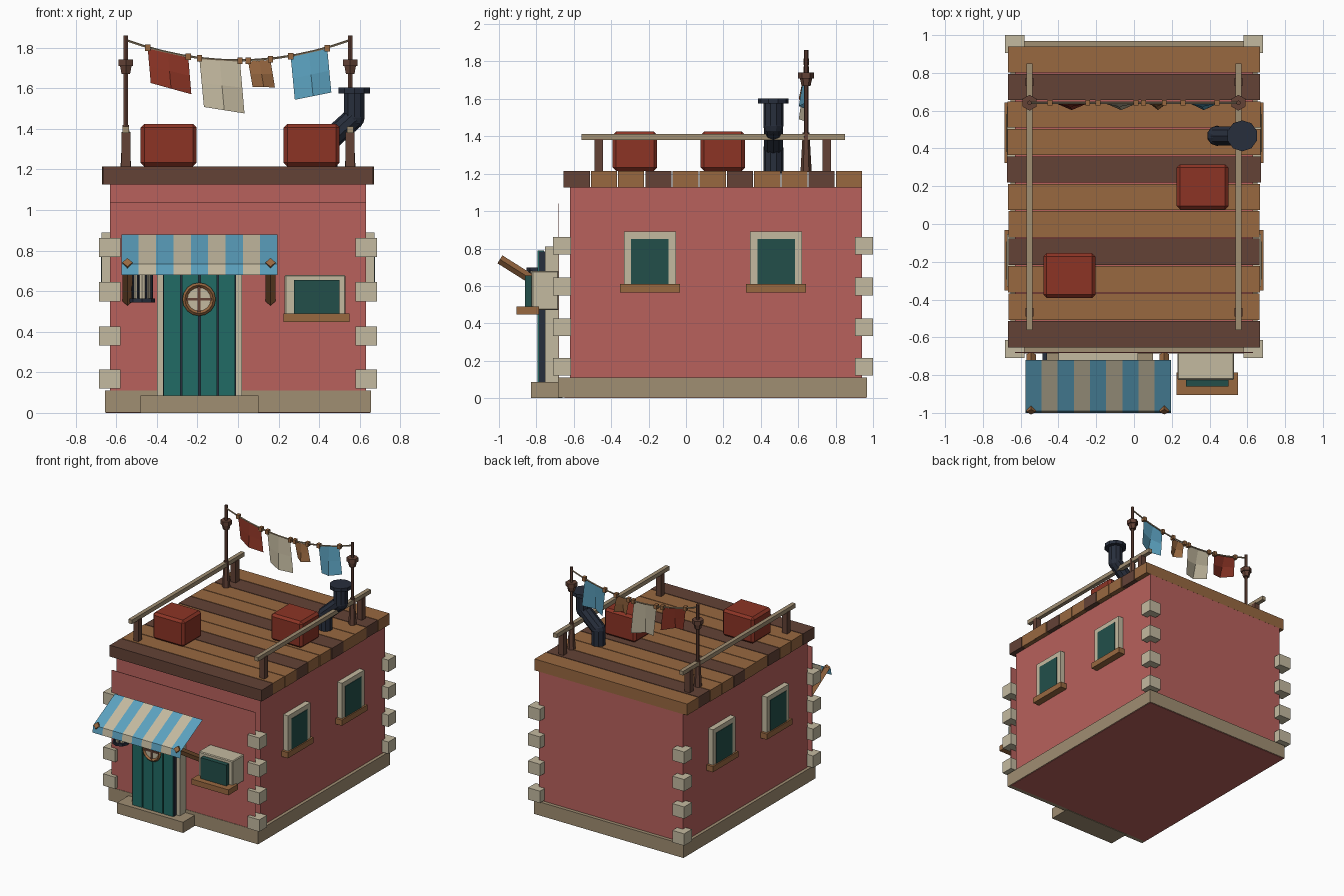
import bpy, bmesh, math, random
from mathutils import Vector

random.seed(4)
if "Cube" in bpy.data.objects:
    bpy.data.objects.remove(bpy.data.objects["Cube"], do_unlink=True)


def material(name, rgb):
    linear = [(c / 255 / 12.92) if c < 11 else ((c / 255 + 0.055) / 1.055) ** 2.4 for c in rgb]
    m = bpy.data.materials.new(name)
    m.use_nodes = True
    m.diffuse_color = (*linear, 1)
    bsdf = m.node_tree.nodes["Principled BSDF"]
    bsdf.inputs["Base Color"].default_value = (*linear, 1)
    bsdf.inputs["Roughness"].default_value = 0.8
    return m


WALL = material("pink plaster", (184, 97, 92))
RED = material("brick red", (140, 52, 37))
CREAM = material("cream", (196, 186, 160))
TEAL = material("teal", (33, 107, 101))
GLASS = material("dark teal", (34, 79, 74))
TAN = material("tan stone", (160, 142, 114))
WOOD = material("light wood", (152, 104, 64))
DARK = material("dark wood", (99, 66, 54))
BLUE = material("sky blue", (92, 162, 192))
METAL = material("navy metal", (39, 46, 60))


def finish(name, bm, *mats):
    mesh = bpy.data.meshes.new(name)
    bm.to_mesh(mesh)
    bm.free()
    for m in mats:
        mesh.materials.append(m)
    obj = bpy.data.objects.new(name, mesh)
    bpy.context.collection.objects.link(obj)
    return obj


def box(name, x, y, z, mat, bevel=0):
    """Box from (low, high) pairs on each axis."""
    bm = bmesh.new()
    bmesh.ops.create_cube(bm, size=1)
    for v in bm.verts:
        v.co = [(a + b) / 2 + c * (b - a) for (a, b), c in zip((x, y, z), v.co)]
    if bevel:
        bmesh.ops.bevel(bm, geom=bm.edges[:], offset=bevel, segments=1, affect='EDGES')
    return finish(name, bm, mat)


def rod(name, a, b, r1, r2, mat, sides=8):
    """Tapered prism between two points."""
    a, b = Vector(a), Vector(b)
    bm = bmesh.new()
    bmesh.ops.create_cone(bm, cap_ends=True, segments=sides, radius1=r1, radius2=r2,
                          depth=(b - a).length)
    obj = finish(name, bm, mat)
    obj.location = (a + b) / 2
    obj.rotation_euler = (b - a).to_track_quat('Z', 'Y').to_euler()
    return obj


# Walls, plinth and front step
box("house_walls", (-0.63, 0.63), (-0.62, 0.94), (0.05, 1.13), WALL)
box("facade_panel", (-0.63, 0.63), (-0.682, -0.678), (0.11, 1.04), WALL)
box("plinth", (-0.655, 0.655), (-0.685, 0.968), (0.003, 0.11), TAN)
box("floor_underside", (-0.65, 0.65), (-0.65, 0.963), (0, 0.004), WALL)
box("front_step", (-0.48, 0.10), (-0.83, -0.66), (0, 0.085), TAN)

# Corner stones
for side in (-1, 1):
    for y in (-0.662, 0.952):
        for z in (0.167, 0.38, 0.597, 0.815):
            cx = side * 0.632
            box("corner_stone", (cx - 0.052, cx + 0.052), (y - 0.048, y + 0.048),
                (z - 0.047, z + 0.047), CREAM)

# Roof deck planks
pitch = 0.1455
for i in range(11):
    y = -0.657 + i * pitch
    half = 0.668 + random.uniform(-0.004, 0.004)
    box("deck_plank", (-half, half), (y + 0.003, y + pitch - 0.003), (1.125, 1.215),
        DARK if i % 3 == 0 else WOOD)

# Side windows on both walls
for side in (-1, 1):
    for y in (-0.193, 0.482):
        def span(a, b):
            return tuple(sorted((side * a, side * b)))
        for sy in (-1, 1):
            c = y + sy * 0.119
            box("window_jamb", span(0.62, 0.672), (c - 0.02, c + 0.02), (0.6, 0.89), CREAM)
        box("window_lintel", span(0.62, 0.672), (y - 0.1, y + 0.1), (0.852, 0.89), CREAM)
        box("window_glass", span(0.62, 0.676), (y - 0.1, y + 0.1), (0.6, 0.852), GLASS)
        box("window_sill", span(0.62, 0.685), (y - 0.16, y + 0.16), (0.565, 0.61), WOOD)

# Front bay window
box("bay_frame", (0.23, 0.53), (-0.825, -0.68), (0.47, 0.68), CREAM, 0.006)
box("bay_glass", (0.275, 0.50), (-0.86, -0.82), (0.48, 0.655), GLASS)
box("bay_sill", (0.225, 0.55), (-0.905, -0.785), (0.447, 0.49), WOOD)

# Door with plank boards and a round window
box("door_frame", (-0.40, 0.02), (-0.755, -0.68), (0.08, 0.81), CREAM)
box("door_backing", (-0.37, -0.01), (-0.785, -0.75), (0.085, 0.785), METAL)
for i in range(4):
    x = -0.37 + i * 0.09
    box("door_board", (x + 0.004, x + 0.086), (-0.795, -0.76), (0.085, 0.79), TEAL)
DX, DZ = -0.192, 0.56
rod("door_porthole", (DX, -0.79, DZ), (DX, -0.803, DZ), 0.068, 0.068, CREAM, 16)
bpy.ops.mesh.primitive_torus_add(location=(DX, -0.805, DZ), rotation=(math.pi / 2, 0, 0),
                                 major_radius=0.07, minor_radius=0.012,
                                 major_segments=16, minor_segments=4)
ring = bpy.context.object
ring.name = "porthole_ring"
ring.data.materials.append(WOOD)
box("porthole_bar", (DX - 0.065, DX + 0.065), (-0.81, -0.8), (DZ - 0.007, DZ + 0.007), DARK)
box("porthole_bar", (DX - 0.007, DX + 0.007), (-0.81, -0.8), (DZ - 0.065, DZ + 0.065), DARK)

# Striped awning: slope and valance
bm = bmesh.new()
profile = [(-0.72, 0.88), (-0.99, 0.735), (-1.0, 0.68)]
width = 0.77 / 9
for i in range(9):
    x = -0.575 + i * width
    for (y1, z1), (y2, z2) in zip(profile, profile[1:]):
        f = bm.faces.new([bm.verts.new(p) for p in (
            (x, y2, z2), (x + width, y2, z2), (x + width, y1, z1), (x, y1, z1))])
        f.material_index = i % 2
finish("awning", bm, BLUE, CREAM)
for x in (-0.545, 0.16):
    rod("awning_strut", (x, -0.995, 0.742), (x, -0.69, 0.55), 0.025, 0.025, WOOD, 4)

# Wall lantern
LX, LY = -0.472, -0.79
rod("lantern_glass", (LX, LY, 0.55), (LX, LY, 0.69), 0.045, 0.045, CREAM)
for z in (0.545, 0.68):
    rod("lantern_cap", (LX, LY, z), (LX, LY, z + 0.018), 0.063, 0.063, METAL)
for i in range(8):
    a = math.tau * (i + 0.5) / 8
    x, y = LX + 0.051 * math.cos(a), LY + 0.051 * math.sin(a)
    rod("lantern_bar", (x, y, 0.55), (x, y, 0.69), 0.007, 0.007, METAL, 4)
box("lantern_bracket", (LX - 0.012, LX + 0.012), (-0.79, -0.68), (0.69, 0.71), METAL)

# Crates on the roof
for x, y in ((-0.342, -0.273), (0.363, 0.197)):
    box("roof_crate", (x - 0.138, x + 0.138), (y - 0.119, y + 0.119), (1.215, 1.425), RED, 0.018)

# Railings, washing line poles and cups
for side in (-1, 1):
    x = side * 0.553
    box("railing", (x - 0.016, x + 0.016), (-0.56, 0.85), (1.38, 1.412), TAN)
    for y in (-0.467, 0.752):
        box("railing_post", (x - 0.022, x + 0.022), (y - 0.022, y + 0.022), (1.21, 1.385), DARK)
    rod("pole_base", (x, 0.642, 1.21), (x, 0.642, 1.42), 0.03, 0.018, DARK, 6)
    rod("pole", (x, 0.642, 1.4), (x, 0.642, 1.86), 0.012, 0.012, DARK, 6)
    rod("pole_cup", (x, 0.642, 1.67), (x, 0.642, 1.715), 0.024, 0.034, DARK, 6)
    rod("pole_cup_rim", (x, 0.642, 1.71), (x, 0.642, 1.742), 0.042, 0.042, DARK, 6)


# Washing line with pegs
def sag(x):
    return 1.737 + 0.1 * (x / 0.553) ** 2


steps = [-0.553 + 1.106 * i / 12 for i in range(13)]
for a, b in zip(steps, steps[1:]):
    rod("washing_line", (a, 0.642, sag(a)), (b, 0.642, sag(b)), 0.006, 0.006, TAN, 5)

# Hanging cloths: left and right edge, drop at each side, sideways drift
for name, l, r, dl, dr, drift, mat in (
        ("red_cloth", -0.445, -0.245, 0.17, 0.18, 0.015, RED),
        ("cream_cloth", -0.19, 0.01, 0.235, 0.255, 0.022, CREAM),
        ("brown_cloth", 0.05, 0.16, 0.125, 0.135, 0.022, WOOD),
        ("blue_cloth", 0.26, 0.44, 0.21, 0.215, 0.02, BLUE)):
    bm = bmesh.new()
    rows = []
    for t in (0, 0.5, 1):
        row = []
        for s in (0, 0.5, 1):
            x = l + (r - l) * s
            z = sag(l) + (sag(r) - sag(l)) * s - 0.006
            fold = -0.035 * t if s == 0.5 else 0.008 * t
            row.append(bm.verts.new((x + drift * t, 0.638 + fold, z - t * (dl + (dr - dl) * s))))
        rows.append(row)
    for top, low in zip(rows, rows[1:]):
        for i in range(2):
            bm.faces.new((low[i], low[i + 1], top[i + 1], top[i]))
    finish(name, bm, mat)
    for x in (l, r):
        box("peg", (x - 0.013, x + 0.013), (0.627, 0.657), (sag(x) - 0.018, sag(x) + 0.014), WOOD)

# Bent stove pipe
CY = 0.467
path = [(0.44, CY, 1.2), (0.44, CY, 1.335), (0.573, CY, 1.455), (0.573, CY, 1.58)]
for a, b in zip(path, path[1:]):
    rod("stove_pipe", a, b, 0.053, 0.053, METAL, 10)
for x, y, z in path[1:3]:
    bm = bmesh.new()
    bmesh.ops.create_uvsphere(bm, u_segments=10, v_segments=6, radius=0.054)
    finish("pipe_elbow", bm, METAL).location = (x, y, z)
rod("pipe_cap", (0.573, CY, 1.575), (0.573, CY, 1.603), 0.082, 0.082, METAL, 10)
